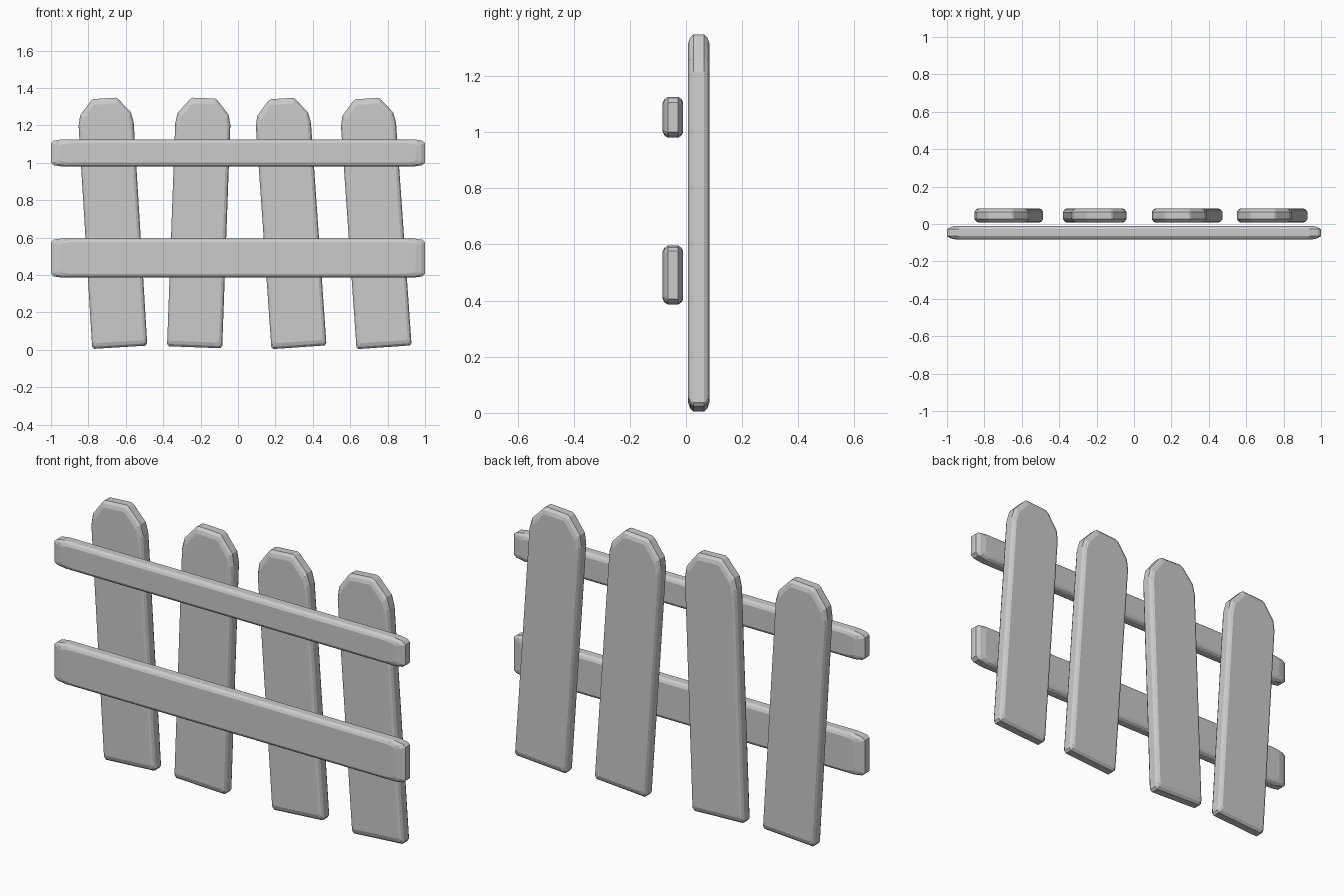
import bpy
from math import radians

if "Cube" in bpy.data.objects:
    bpy.data.objects.remove(bpy.data.objects["Cube"])


def slab(name, profile, half_depth, inset_x, inset_z, loc, tilt=0):
    """Extrude an xz profile along y, rounding its front and back rims."""
    xs = [p[0] for p in profile]
    zs = [p[1] for p in profile]
    cz = (max(zs) + min(zs)) / 2
    hx, hz = max(xs), (max(zs) - min(zs)) / 2
    h = half_depth
    # (depth, share of the rim inset)
    layers = [(-h, 1), (-h + 0.006, 0.4), (-h + 0.018, 0),
              (h - 0.018, 0), (h - 0.006, 0.4), (h, 1)]
    verts, faces, n = [], [], len(profile)
    for y, k in layers:
        sx, sz = 1 - k * inset_x / hx, 1 - k * inset_z / hz
        verts += [(x * sx, y, cz + (z - cz) * sz) for x, z in profile]
    for r in range(len(layers) - 1):
        for i in range(n):
            j = (i + 1) % n
            faces.append((r * n + i, r * n + j, (r + 1) * n + j, (r + 1) * n + i))
    faces.append(tuple(reversed(range(n))))
    faces.append(tuple(range((len(layers) - 1) * n, len(layers) * n)))
    # profile runs clockwise or not: recalculated by flipping below
    mesh = bpy.data.meshes.new(name)
    mesh.from_pydata(verts, [], [f[::-1] for f in faces])
    ob = bpy.data.objects.new(name, mesh)
    bpy.context.collection.objects.link(ob)
    ob.location = loc
    ob.rotation_euler.y = radians(tilt)
    return ob


def mirror_x(half):
    return half + [(-x, z) for x, z in reversed(half)]


# Leaning pickets with clipped tops
picket = mirror_x([(0.138, 0), (0.1475, 0.012), (0.1475, 1.195),
                   (0.136, 1.25), (0.072, 1.326), (0.06, 1.333)])
for i, (x, tilt) in enumerate([(-0.632, -3.5), (-0.232, 2.1),
                               (0.326, -4.0), (0.781, -4.0)]):
    slab(f"picket_{i + 1}", picket, 0.0375, 0.018, 0.03, (x, 0.0455, 0.014), tilt)

# Horizontal rails across the front
for name, z, h in [("upper_rail", 1.053, 0.0725), ("lower_rail", 0.491, 0.105)]:
    rail = mirror_x([(0.94, -h), (0.985, -h + 0.007), (1, -h + 0.02),
                     (1, h - 0.02), (0.985, h - 0.007), (0.94, h)])
    slab(name, rail, 0.0365, 0.05, 0.02, (0, -0.0465, z))
